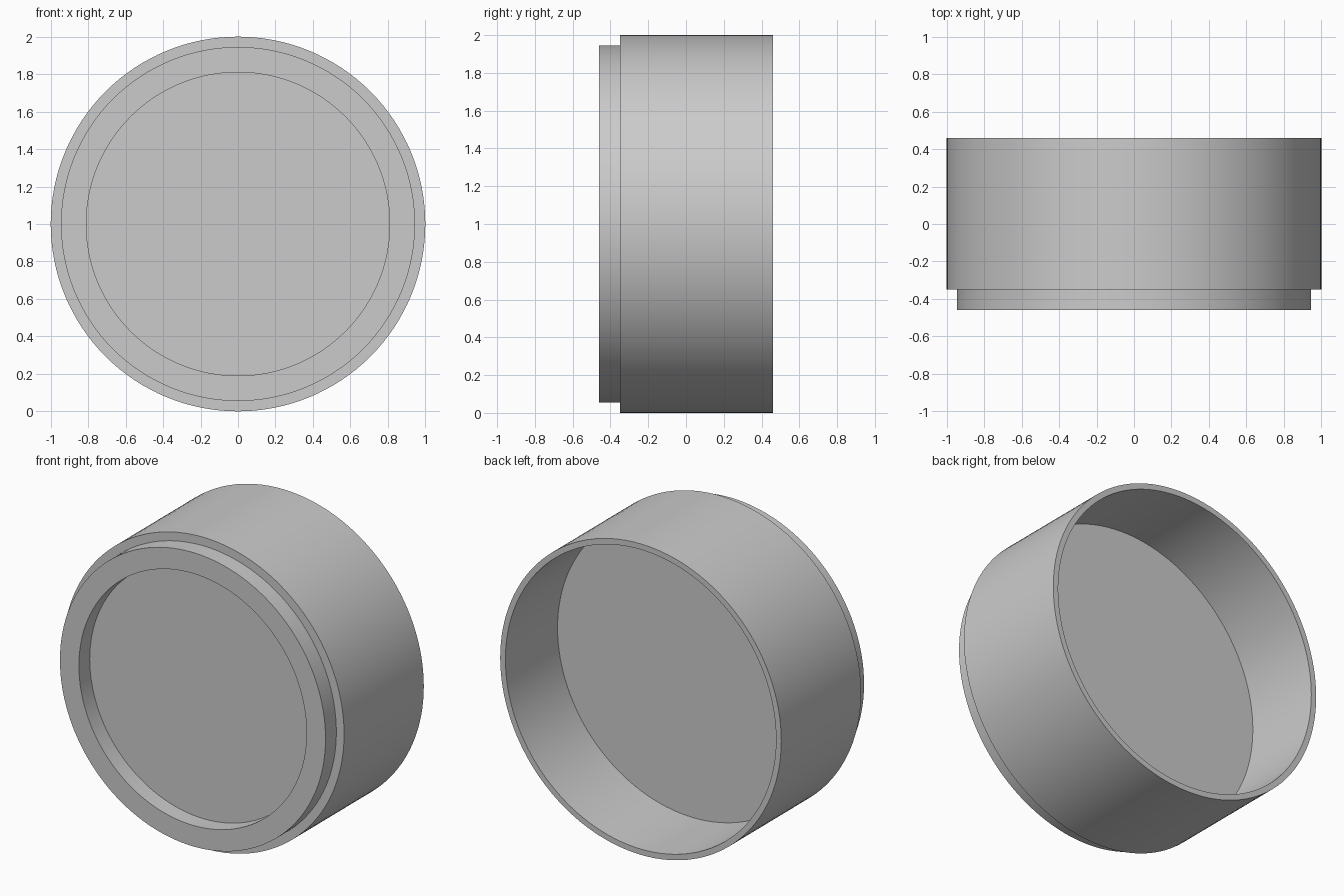
import bpy
import bmesh
import math
from mathutils import Matrix, Vector

SEGMENTS = 128

if "Cube" in bpy.data.objects:
    bpy.data.objects.remove(bpy.data.objects["Cube"], do_unlink=True)

# Plain grey for the whole cap
grey = bpy.data.materials.new("light grey")
grey.use_nodes = True
colour = (0.6, 0.6, 0.6, 1.0)
grey.diffuse_color = colour
grey.node_tree.nodes["Principled BSDF"].inputs["Base Color"].default_value = colour


def lathe(name, profile):
    """Turn a (radius, y) profile around the y axis, one unit above the floor."""
    bm = bmesh.new()
    verts = [bm.verts.new((r, y, 0)) for r, y in profile]
    edges = [bm.edges.new(pair) for pair in zip(verts, verts[1:])]
    bmesh.ops.spin(bm, geom=verts + edges, cent=(0, 0, 0), axis=(0, 1, 0),
                   angle=math.tau, steps=SEGMENTS, use_merge=False)
    bmesh.ops.remove_doubles(bm, verts=bm.verts, dist=0.0001)
    # Close the front recess floor and the back cavity floor
    rims = [e for e in bm.edges if e.is_boundary]
    bmesh.ops.holes_fill(bm, edges=rims, sides=0)
    bmesh.ops.recalc_face_normals(bm, faces=bm.faces)
    bmesh.ops.transform(bm, matrix=Matrix.Translation(Vector((0, 0, 1))), verts=bm.verts)
    mesh = bpy.data.meshes.new(name)
    bm.to_mesh(mesh)
    bm.free()
    mesh.materials.append(grey)
    obj = bpy.data.objects.new(name, mesh)
    bpy.context.collection.objects.link(obj)
    return obj


# Front recess, raised front lip, step, outer wall, back rim, deep back cavity
cap = lathe("round_cap", [
    (0.81, -0.35), (0.81, -0.46),
    (0.945, -0.46), (0.945, -0.35),
    (1.0, -0.35), (1.0, 0.46),
    (0.963, 0.46), (0.963, -0.07),
])

bpy.ops.object.select_all(action="DESELECT")
cap.select_set(True)
bpy.context.view_layer.objects.active = cap
bpy.ops.object.shade_smooth_by_angle(angle=math.radians(30))
